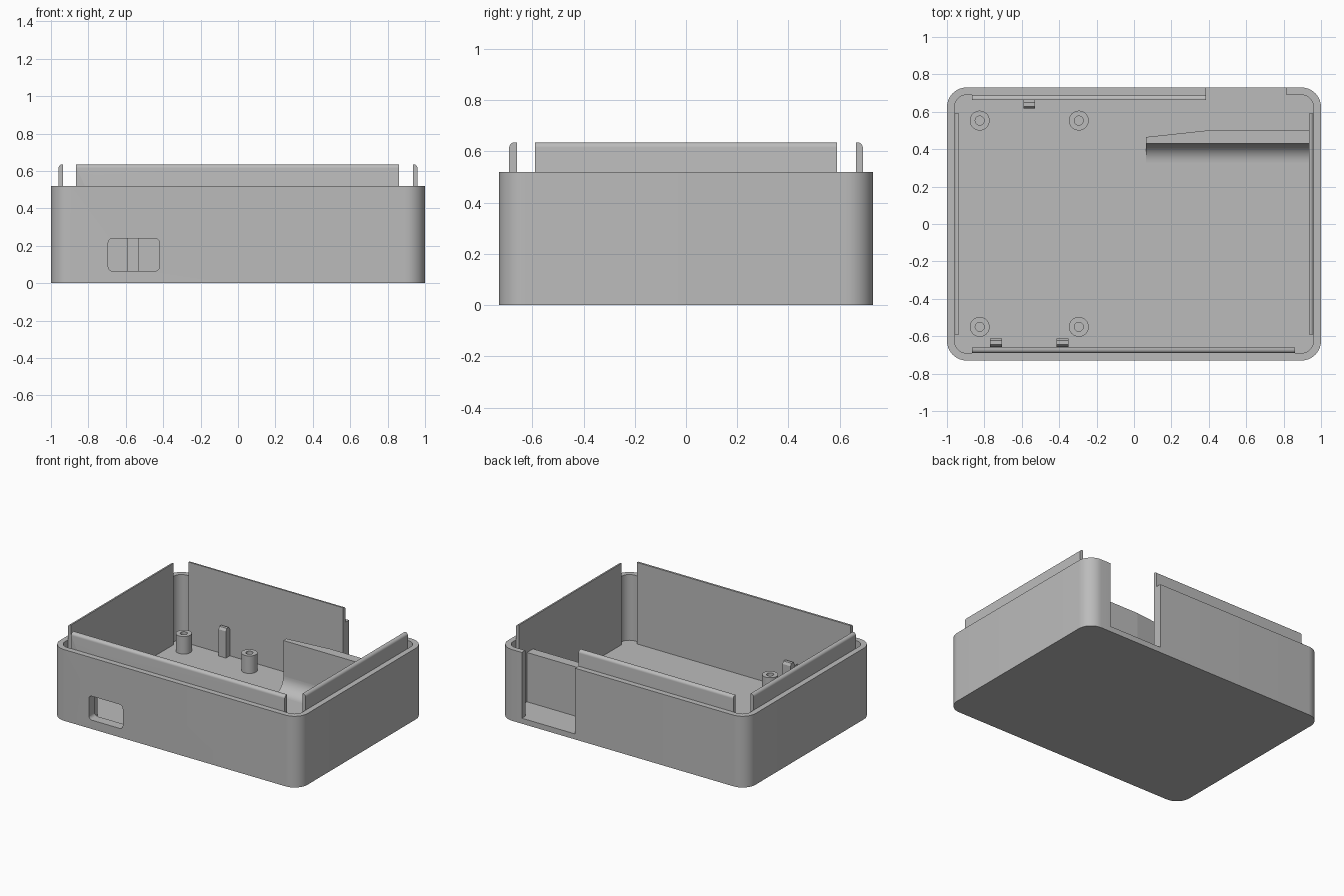
import bpy, bmesh, math

if "Cube" in bpy.data.objects:
    bpy.data.objects.remove(bpy.data.objects["Cube"])

FLOOR, RIM, LIP = 0.04, 0.52, 0.635

grey = bpy.data.materials.new("plastic_grey")
grey.diffuse_color = (0.5, 0.5, 0.5, 1)
grey.use_nodes = True
grey.node_tree.nodes["Principled BSDF"].inputs["Base Color"].default_value = grey.diffuse_color


def finish(name, bm, smooth=True):
    bmesh.ops.recalc_face_normals(bm, faces=bm.faces)
    me = bpy.data.meshes.new(name)
    bm.to_mesh(me)
    bm.free()
    ob = bpy.data.objects.new(name, me)
    bpy.context.collection.objects.link(ob)
    me.materials.append(grey)
    if smooth:
        bpy.ops.object.select_all(action='DESELECT')
        ob.select_set(True)
        bpy.context.view_layer.objects.active = ob
        bpy.ops.object.shade_smooth_by_angle(angle=math.radians(35))
    return ob


def loft(name, rings, smooth=True):
    """Skin equal-length point rings and cap both ends."""
    bm = bmesh.new()
    vs = [[bm.verts.new(p) for p in r] for r in rings]
    n = len(vs[0])
    for a, b in zip(vs, vs[1:]):
        for i in range(n):
            j = (i + 1) % n
            bm.faces.new((a[i], a[j], b[j], b[i]))
    bm.faces.new(vs[0])
    bm.faces.new(vs[-1])
    return finish(name, bm, smooth)


def rounded(hx, hy, r, seg=10):
    """Rounded rectangle outline."""
    pts = []
    for k, (sx, sy) in enumerate([(1, 1), (-1, 1), (-1, -1), (1, -1)]):
        for i in range(seg + 1):
            a = math.pi / 2 * (k + i / seg)
            pts.append((sx * (hx - r) + r * math.cos(a),
                        sy * (hy - r) + r * math.sin(a)))
    return pts


def cut(ob, cutter):
    cutter.hide_render = True
    cutter.hide_viewport = True
    m = ob.modifiers.new("cut", 'BOOLEAN')
    m.object = cutter
    m.solver = 'EXACT'


# Tray shell: outer wall, rim, inner wall, floor
outer, inner = rounded(1, 0.73, 0.105), rounded(0.96, 0.69, 0.065)
shell = loft("case_shell", [[(x, y, z) for x, y in o] for o, z in
                            ((outer, 0), (outer, RIM), (inner, RIM), (inner, FLOOR))])

# Cutters: tall gap in the back wall and port opening in the front wall
gap = loft("gap_cutter", [[(x, y, z) for x, y in
                           ((0.385, 0.6), (0.815, 0.6), (0.815, 0.9), (0.385, 0.9))]
                          for z in (FLOOR, 0.8)], False)
port = loft("port_cutter", [[(x - 0.557, y, z + 0.152) for x, z in
                             rounded(0.137, 0.0875, 0.025, 5)] for y in (-0.8, -0.63)], False)
cut(shell, gap)
cut(shell, port)


def lip(name, inside, outside, a, b, place):
    """Thin liner panel from floor to above the rim, outer top edge rounded."""
    r = 0.02
    prof = [(inside, FLOOR - 0.01), (outside, FLOOR - 0.01)]
    for i in range(7):
        t = math.pi / 2 * i / 6
        prof.append((outside - r + r * math.cos(t), LIP - r + r * math.sin(t)))
    prof.append((inside, LIP))
    return loft(name, [[place(u, w, z) for u, z in prof] for w in (a, b)])


lip("lip_right", 0.935, 0.96, -0.59, 0.59, lambda u, w, z: (u, w, z))
lip("lip_left", 0.935, 0.96, -0.59, 0.59, lambda u, w, z: (-u, w, z))
lip("lip_back", 0.663, 0.69, -0.865, 0.385, lambda u, w, z: (w, u, z))
front = lip("lip_front", 0.66, 0.69, -0.865, 0.86, lambda u, w, z: (w, -u, z))
cut(front, port)

# Screw standoffs with open bores
for i, (x, y) in enumerate([(-0.825, 0.553), (-0.295, 0.553),
                            (-0.825, -0.55), (-0.295, -0.55)]):
    rings = []
    for r, z in ((0.053, FLOOR - 0.01), (0.053, 0.168), (0.024, 0.168), (0.024, FLOOR + 0.002)):
        rings.append([(x + r * math.cos(math.tau * k / 32),
                       y + r * math.sin(math.tau * k / 32), z) for k in range(32)])
    loft(f"standoff_{i + 1}", rings)

# Board clips: small posts with a bevelled tip
for i, (x0, x1, y, s) in enumerate([(-0.59, -0.53, 0.64, 1),
                                    (-0.77, -0.705, -0.635, -1),
                                    (-0.415, -0.35, -0.635, -1)]):
    prof = [(0.022, FLOOR - 0.01), (0.022, 0.235), (0.01, 0.253),
            (-0.012, 0.253), (-0.022, 0.235), (-0.022, FLOOR - 0.01)]
    loft(f"clip_post_{i + 1}", [[(x, y + s * u, z) for u, z in prof] for x in (x0, x1)], False)

# Inner partition behind the gap, thicker toward the right wall
loft("partition", [[(x, y, z) for x, y in ((0.065, 0.43), (0.938, 0.43), (0.938, 0.5),
                                           (0.39, 0.5), (0.065, 0.465))]
                   for z in (FLOOR - 0.01, 0.4)], False)

# Concave fillet between floor and partition
R = 0.1
prof = [(0.44, FLOOR - 0.005)]
for i in range(13):
    t = math.pi / 2 * i / 12
    prof.append((0.43 - R + R * math.sin(t), FLOOR + R - R * math.cos(t)))
prof.append((0.44, FLOOR + R))
loft("partition_fillet", [[(x, y, z) for y, z in prof] for x in (0.065, 0.938)])
